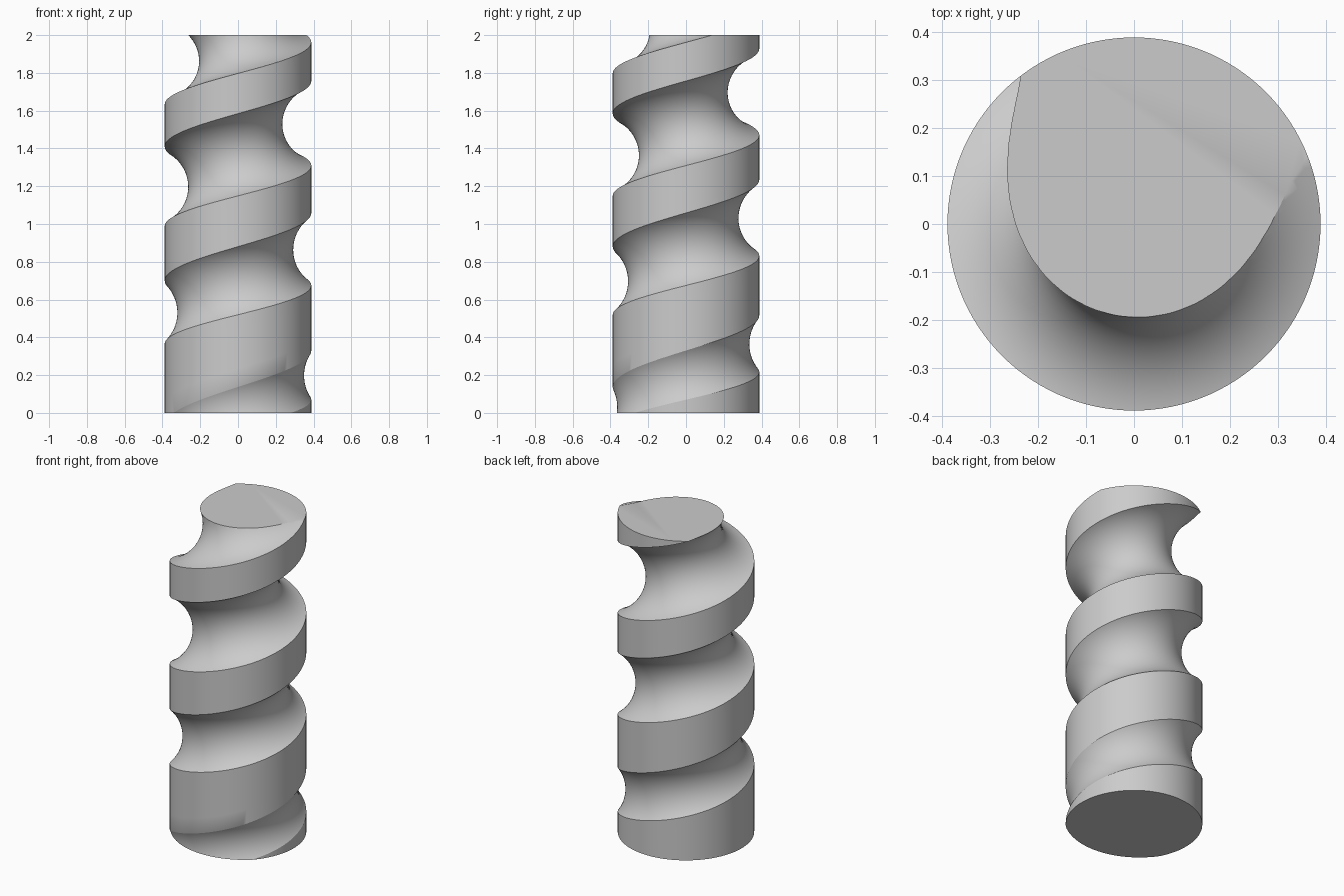
import bpy, bmesh, math

cube = bpy.data.objects.get("Cube")
if cube:
    bpy.data.objects.remove(cube, do_unlink=True)

RADIUS, HEIGHT = 0.388, 2.0
PITCH = HEIGHT / 3          # rise of the groove per turn
CUTTER = 0.24               # radius of the round groove section
STEPS = 120                 # columns per turn
GROOVE, LAND = 24, 4        # rows across the groove and across the land


def section(turn):
    """Points (radius, z) across one pitch: the groove, then the land above it."""
    centre = 0.2 + PITCH * turn

    def cut(z_centre):
        # the groove deepens steadily towards the top
        axis = 0.607 - 0.0865 * z_centre
        half = math.sqrt(max(CUTTER**2 - (axis - RADIUS)**2, 1e-6))
        return axis, half

    axis, half = cut(centre)
    next_low = centre + PITCH - cut(centre + PITCH)[1]
    points = []
    for i in range(GROOVE + 1):
        dz = -half * math.cos(math.pi * i / GROOVE)
        r = axis - math.sqrt(max(CUTTER**2 - dz**2, 0))
        on_edge = i in (0, GROOVE)
        points.append((RADIUS if on_edge else min(RADIUS, r), centre + dz))
    high = centre + half
    for i in range(1, LAND + 1):
        points.append((RADIUS, high + (next_low - high) * i / LAND))
    return points


# Wind the section up the helix, each turn meeting the one below
bm = bmesh.new()
previous = None
for step in range(int(-1.7 * STEPS), int(3.4 * STEPS) + 1):
    angle = 2 * math.pi * step / STEPS
    column = [bm.verts.new((r * math.cos(angle), r * math.sin(angle), z))
              for r, z in section(step / STEPS)]
    if previous:
        for i in range(len(column) - 1):
            bm.faces.new((previous[i], column[i], column[i + 1], previous[i + 1]))
    previous = column
bmesh.ops.remove_doubles(bm, verts=bm.verts, dist=1e-5)

# Trim flat at both ends and cap
for z, direction in ((0, -1), (HEIGHT, 1)):
    bmesh.ops.bisect_plane(bm, geom=bm.verts[:] + bm.edges[:] + bm.faces[:], dist=1e-6,
                           plane_co=(0, 0, z), plane_no=(0, 0, direction), clear_outer=True)
bmesh.ops.remove_doubles(bm, verts=bm.verts, dist=1e-5)
bmesh.ops.holes_fill(bm, edges=[e for e in bm.edges if e.is_boundary], sides=0)
bmesh.ops.recalc_face_normals(bm, faces=bm.faces)

mesh = bpy.data.meshes.new("spiral_column")
bm.to_mesh(mesh)
bm.free()
column_obj = bpy.data.objects.new("spiral_column", mesh)
bpy.context.collection.objects.link(column_obj)

# Plain grey stone
grey = bpy.data.materials.new("plain_grey")
grey.use_nodes = True
colour = (0.6, 0.6, 0.6, 1)
grey.diffuse_color = colour
grey.node_tree.nodes["Principled BSDF"].inputs["Base Color"].default_value = colour
mesh.materials.append(grey)

bpy.ops.object.select_all(action='DESELECT')
column_obj.select_set(True)
bpy.context.view_layer.objects.active = column_obj
bpy.ops.object.shade_smooth_by_angle(angle=math.radians(30))
